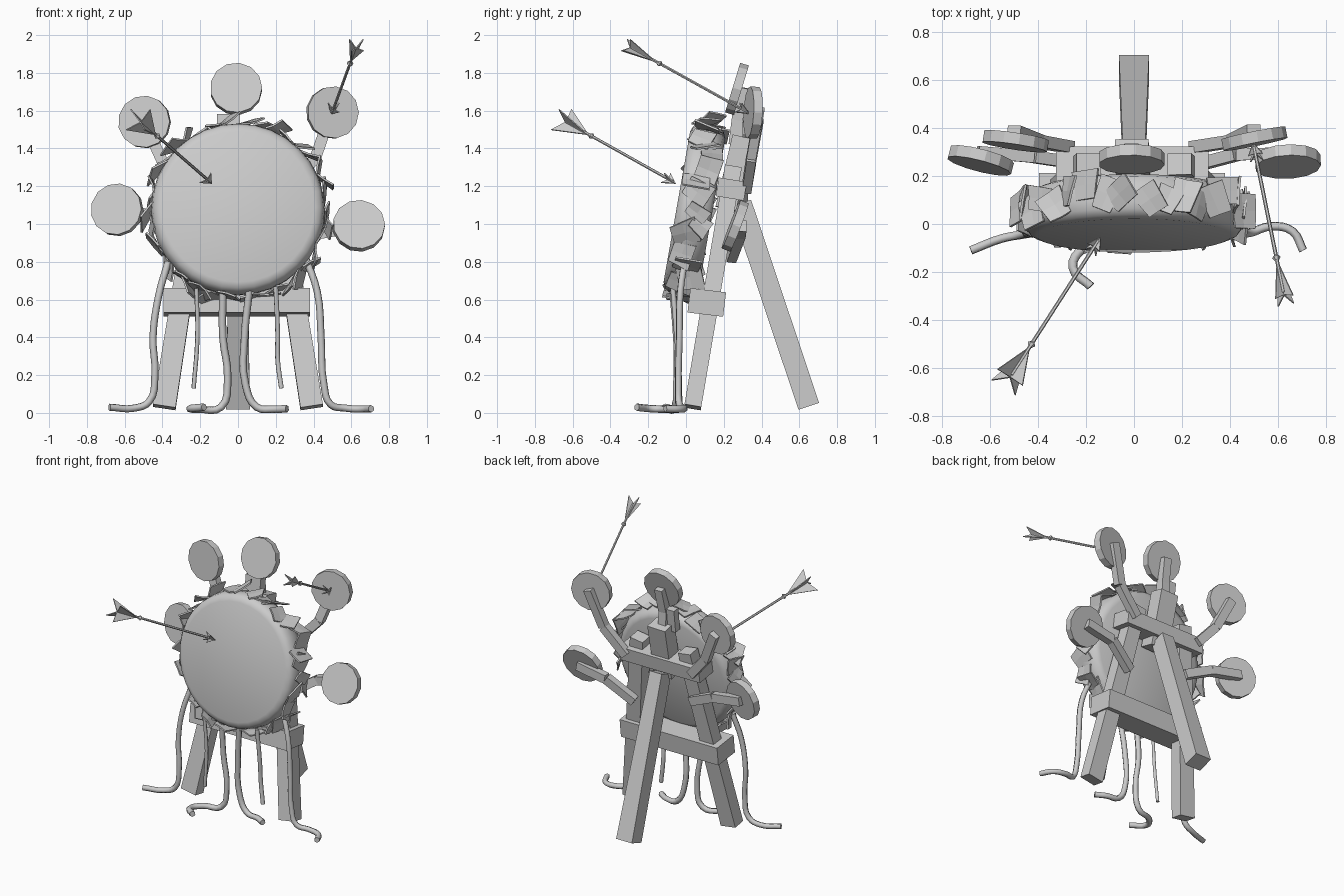
import bpy, bmesh, math, random
from mathutils import Vector, Matrix, Euler

if "Cube" in bpy.data.objects:
    bpy.data.objects.remove(bpy.data.objects["Cube"])

random.seed(4)


def make(name, verts, faces, smooth=False):
    me = bpy.data.meshes.new(name)
    me.from_pydata([tuple(v) for v in verts], [], faces)
    bm = bmesh.new()
    bm.from_mesh(me)
    bmesh.ops.recalc_face_normals(bm, faces=bm.faces)
    bm.to_mesh(me)
    bm.free()
    ob = bpy.data.objects.new(name, me)
    bpy.context.collection.objects.link(ob)
    if smooth:
        for p in me.polygons:
            p.use_smooth = True
    return ob


def beam(name, a, b, w, d, w2=None, ref=(1, 0, 0)):
    """Box from a to b; w along ref, d across; w2 is the width at b."""
    a, b = Vector(a), Vector(b)
    ax = (b - a).normalized()
    s = Vector(ref)
    s = (s - ax * s.dot(ax)).normalized()
    t = ax.cross(s)
    vs = []
    for p, ww in ((a, w), (b, w2 or w)):
        vs += [p + s * ww / 2 * i + t * d / 2 * j for i, j in ((-1, -1), (1, -1), (1, 1), (-1, 1))]
    return make(name, vs, [(0, 1, 2, 3), (4, 5, 6, 7)] +
                [(i, (i + 1) % 4, 4 + (i + 1) % 4, 4 + i) for i in range(4)])


def lathe(name, profile, n, mat, smooth=False):
    """Spin (radius, height) points about local z, capped at both ends."""
    vs, fs = [], []
    for r, h in profile:
        vs += [mat @ Vector((r * math.cos(2 * math.pi * i / n), r * math.sin(2 * math.pi * i / n), h))
               for i in range(n)]
    for k in range(len(profile) - 1):
        fs += [(k * n + i, k * n + (i + 1) % n, (k + 1) * n + (i + 1) % n, (k + 1) * n + i) for i in range(n)]
    fs += [tuple(range(n)), tuple(range((len(profile) - 1) * n, len(profile) * n))]
    return make(name, vs, fs, smooth)


def facing(loc, lean, yaw=0):
    """Local z points to the front, leaning back and turned sideways."""
    return Matrix.Translation(loc) @ Euler((math.radians(90 - lean), 0, yaw)).to_matrix().to_4x4()


# main padded target, leaning back
M = facing((0, 0.045, 1.075), 10)
lathe("main_target", [(0.40, -0.095), (0.435, -0.08), (0.455, -0.03), (0.46, 0.02), (0.452, 0.06),
                      (0.435, 0.083), (0.405, 0.095)], 32, M, True)

# ragged straw patches round the rim
for k in range(38):
    ang = 2 * math.pi * (k + random.uniform(-.35, .35)) / 38
    w, l = random.uniform(.09, .14), random.uniform(.10, .15)
    spin, lift = random.uniform(-.7, .7), random.uniform(.015, .07)
    mid = random.uniform(-.05, .03)
    side = random.choice((-1, 1))
    vs = []
    for i in range(3):
        for j in range(3):
            u, v = (i / 2 - .5) * w * (1 - .15 * j), (j / 2 - .5) * l
            tu = u * math.cos(spin) - v * math.sin(spin)
            dv = u * math.sin(spin) + v * math.cos(spin)
            r = 0.455 + lift * (i / 2 if side > 0 else 1 - i / 2) ** 1.5 + random.uniform(0, .008)
            a = ang + tu / 0.46
            vs.append(M @ Vector((r * math.cos(a), r * math.sin(a), mid + dv)))
    ob = make("straw_patch", vs, [(i * 3 + j, i * 3 + j + 1, i * 3 + j + 4, i * 3 + j + 3)
                                  for i in range(2) for j in range(2)])
    ob.modifiers.new("thick", 'SOLIDIFY').thickness = 0.01

# wooden stand
for s in (-1, 1):
    beam("front_leg", (s * .39, .035, .03), (s * .19, .25, 1.3), .12, .09, .10)
beam("rear_leg", (0, .65, .035), (0, .29, 1.11), .125, .115, .095)
beam("lower_crossbar", (-.395, .11, .585), (.38, .11, .585), .13, .19, ref=(0, .12, 1))
beam("upper_crossbar", (-.325, .24, 1.185), (.31, .24, 1.185), .10, .15, ref=(0, .16, 1))
beam("centre_post", (0, .21, 1.08), (-.01, .30, 1.46), .14, .11)

# small round targets: centre, lean, yaw, and the arm path behind each
small = [
    ((-.01, .27, 1.715), 17, 0, [(-.02, .28, 1.38), (-.02, .275, 1.55), (-.01, .31, 1.72)]),
    ((-.495, .345, 1.54), 5, -.15, [(-.27, .32, 1.18), (-.40, .345, 1.33), (-.50, .385, 1.55)]),
    ((.50, .355, 1.59), 3, .2, [(.25, .32, 1.18), (.41, .345, 1.35), (.50, .39, 1.61)]),
    ((-.64, .265, 1.075), 10, -.25, [(-.22, .25, .95), (-.42, .28, 1.04), (-.65, .30, 1.08)]),
    ((.64, .26, .99), 21, .05, [(.24, .24, .82), (.43, .29, .95), (.65, .295, .99)]),
]
for loc, lean, yaw, path in small:
    lathe("small_target", [(.138, -.024), (.138, .024)], 13, facing(loc, lean, yaw))
    for a, b in zip(path, path[1:]):
        beam("target_arm", a, b, .05, .06, ref=(0, 1, 0))
beam("top_arm_block", (-.05, .25, 1.42), (-.05, .27, 1.58), .12, .05)

# ropes hanging from the rim
ropes = [
    (.019, [(-.37, .0, .80), (-.42, -.03, .62), (-.45, -.035, .4), (-.44, -.04, .2), (-.47, -.045, .06),
            (-.55, -.06, .025), (-.68, -.11, .03)]),
    (.012, [(-.22, -.07, .66), (-.215, -.05, .4), (-.235, -.04, .13)]),
    (.02, [(-.08, -.07, .66), (-.08, -.05, .4), (-.055, -.05, .18), (-.09, -.06, .03), (-.21, -.10, .02),
           (-.255, -.18, .022), (-.18, -.26, .03)]),
    (.02, [(.06, -.07, .65), (.035, -.05, .4), (.04, -.04, .15), (.10, -.04, .03), (.19, -.05, .02),
           (.26, -.09, .022)]),
    (.014, [(.20, -.07, .67), (.21, -.05, .42), (.21, -.04, .28), (.23, -.045, .13)]),
    (.019, [(.35, .0, .84), (.42, -.03, .64), (.44, -.035, .4), (.455, -.04, .15), (.49, -.035, .045),
            (.57, -.01, .025), (.66, -.03, .02), (.705, -.11, .022)]),
]
for rad, pts in ropes:
    cu = bpy.data.curves.new("hanging_rope", 'CURVE')
    cu.dimensions = '3D'
    cu.bevel_depth, cu.bevel_resolution, cu.resolution_u = rad, 1, 4
    cu.use_fill_caps = True
    sp = cu.splines.new('BEZIER')
    sp.bezier_points.add(len(pts) - 1)
    for bp, p in zip(sp.bezier_points, pts):
        bp.co = p
        bp.handle_left_type = bp.handle_right_type = 'AUTO'
    bpy.context.collection.objects.link(bpy.data.objects.new("hanging_rope", cu))


# arrows: shaft, collar, barbed head and crossed flared fins
def arrow(tip, tail, fin):
    tip, tail = Vector(tip), Vector(tail)
    d = tail - tip
    L = d.length
    T = Matrix.Translation(tip) @ d.to_track_quat('Z', 'Y').to_matrix().to_4x4()
    lathe("arrow_shaft", [(.008, 0), (.008, L - .04)], 6, T)
    lathe("arrow_collar", [(.009, L - .22), (.018, L - .21), (.009, L - .195)], 6, T)
    for k in range(2):
        R = T @ Matrix.Rotation(math.pi / 4 + k * math.pi / 2, 4, 'Z')
        fins = [(0, 0, L - .19), (fin, 0, L), (0, 0, L - .03), (-fin, 0, L)]
        head = [(0, 0, -.02), (.04, 0, .05), (0, 0, .03), (-.04, 0, .05)]
        for name, vs in (("arrow_fin", fins), ("arrow_head", head)):
            ob = make(name, [R @ Vector(v) for v in vs], [(0, 1, 2), (0, 2, 3)])
            ob.modifiers.new("thick", 'SOLIDIFY').thickness = 0.006


arrow((-.15, -.07, 1.225), (-.53, -.66, 1.555), .085)
arrow((.50, .32, 1.595), (.63, -.32, 1.95), .05)
